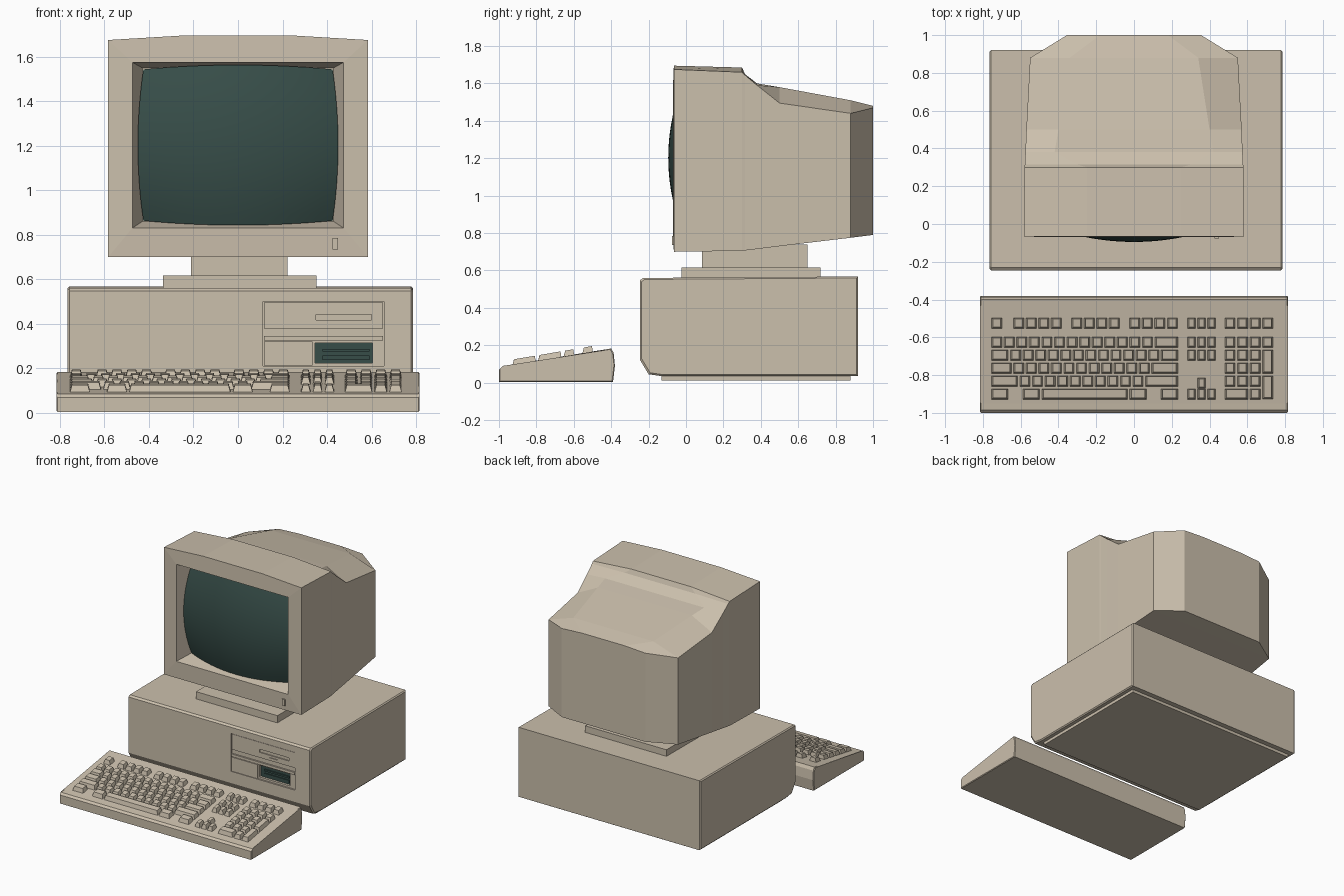
import bpy, bmesh

if "Cube" in bpy.data.objects:
    bpy.data.objects.remove(bpy.data.objects["Cube"], do_unlink=True)


def material(name, rgb):
    m = bpy.data.materials.new(name)
    m.use_nodes = True
    m.diffuse_color = (*rgb, 1)
    bsdf = m.node_tree.nodes["Principled BSDF"]
    bsdf.inputs["Base Color"].default_value = (*rgb, 1)
    bsdf.inputs["Roughness"].default_value = 0.8
    return m


BEIGE = material("beige plastic", (0.60, 0.525, 0.415))
GLASS = material("dark green glass", (0.038, 0.075, 0.066))


def finish(name, bm, mat, solid=True):
    if solid:
        bmesh.ops.recalc_face_normals(bm, faces=bm.faces)
    mesh = bpy.data.meshes.new(name)
    bm.to_mesh(mesh)
    bm.free()
    mesh.materials.append(mat)
    ob = bpy.data.objects.new(name, mesh)
    bpy.context.collection.objects.link(ob)
    return ob


def bridge(bm, a, b):
    for i in range(len(a)):
        j = (i + 1) % len(a)
        bm.faces.new((a[i], a[j], b[j], b[i]))


def add_loft(bm, rings):
    """Closed solid through rings of points."""
    vs = [[bm.verts.new(p) for p in r] for r in rings]
    for a, b in zip(vs, vs[1:]):
        bridge(bm, a, b)
    bm.faces.new(vs[0])
    bm.faces.new(vs[-1])


def box(name, x0, x1, y0, y1, z0, z1, mat=BEIGE):
    bm = bmesh.new()
    add_loft(bm, [[(x0, y0, z), (x1, y0, z), (x1, y1, z), (x0, y1, z)] for z in (z0, z1)])
    return finish(name, bm, mat)


def extrude_x(name, profile, x0, x1, inset=0.0):
    """Side profile of (y, z) extruded along x, with slightly drawn-in ends."""
    cy = sum(p[0] for p in profile) / len(profile)
    cz = sum(p[1] for p in profile) / len(profile)
    rings = []
    for x, d in ((x0, inset), (x0 + inset, 0), (x1 - inset, 0), (x1, inset)):
        def pull(v, c):
            return v + d * (1 if v < c else -1)
        rings.append([(x, pull(y, cy), pull(z, cz)) for y, z in profile])
    bm = bmesh.new()
    add_loft(bm, rings)
    return finish(name, bm, BEIGE)


def cut(target, cutter):
    """Subtract a box and discard it."""
    mod = target.modifiers.new("cut", "BOOLEAN")
    mod.operation = "DIFFERENCE"
    mod.solver = "EXACT"
    mod.object = cutter
    bpy.context.view_layer.objects.active = target
    bpy.ops.object.modifier_apply(modifier=mod.name)
    bpy.data.objects.remove(cutter, do_unlink=True)


# Monitor housing: sections (y, half width, bottom, side top, crown half width, crown top)
sections = [
    (-0.065, 0.583, 0.70, 1.675, 0.25, 1.695),
    (0.30, 0.58, 0.705, 1.66, 0.25, 1.685),
    (0.315, 0.578, 0.707, 1.645, 0.30, 1.65),
    (0.38, 0.575, 0.715, 1.59, 0.42, 1.60),
    (0.50, 0.57, 0.73, 1.495, 0.40, 1.58),
    (0.88, 0.55, 0.775, 1.44, 0.34, 1.51),
    (1.00, 0.355, 0.79, 1.47, 0.18, 1.48),
]
bm = bmesh.new()
rings = []
for y, w, zb, zs, xi, zi in sections:
    pts = [(-w, zb), (w, zb), (w, zs), (xi, zi), (-xi, zi), (-w, zs)]
    rings.append([bm.verts.new((x, y, z)) for x, z in pts])
for a, b in zip(rings, rings[1:]):
    bridge(bm, a, b)
bm.faces.new(rings[-1])
# Bezel and tapered screen recess
rim, well = [[bm.verts.new(p) for p in ((-w, y, z0), (w, y, z0), (w, y, z1), (-w, y, z1))]
             for w, y, z0, z1 in ((0.475, -0.07, 0.83, 1.575), (0.43, 0.05, 0.86, 1.55))]
f = rings[0]
bm.faces.new((f[0], f[1], rim[1], rim[0]))
bm.faces.new((f[1], f[2], rim[2], rim[1]))
bm.faces.new((f[2], f[3], f[4], f[5], rim[3], rim[2]))
bm.faces.new((f[5], f[0], rim[0], rim[3]))
bridge(bm, rim, well)
bm.faces.new(well)
finish("monitor_housing", bm, BEIGE)

# Bulging screen with barrel-shaped outline
N = 16
bm = bmesh.new()
grid = []
for j in range(N + 1):
    v = 2 * j / N - 1
    row = []
    for i in range(N + 1):
        u = 2 * i / N - 1
        row.append(bm.verts.new((u * (0.45 - 0.025 * v * v),
                                 -0.095 + 0.078 * u * u + 0.062 * v * v,
                                 1.203 + v * (0.36 - 0.02 * u * u))))
    grid.append(row)
for j in range(N):
    for i in range(N):
        face = bm.faces.new((grid[j][i], grid[j][i + 1], grid[j + 1][i + 1], grid[j + 1][i]))
        face.smooth = True
finish("screen", bm, GLASS, solid=False)
box("monitor_power_button", 0.425, 0.45, -0.076, -0.06, 0.735, 0.785)

# Monitor stand
box("stand_neck", -0.212, 0.222, 0.085, 0.65, 0.60, 0.74)
box("stand_base", -0.338, 0.352, -0.025, 0.72, 0.55, 0.617)

# Computer case
case = extrude_x("computer_case",
                 [(-0.13, 0.035), (-0.20, 0.045), (-0.245, 0.12), (-0.245, 0.548),
                  (-0.23, 0.56), (0.92, 0.568), (0.92, 0.035)], -0.765, 0.785, 0.008)
box("case_plinth", -0.73, 0.75, -0.13, 0.88, 0.012, 0.045)
cut(case, box("bay_cutter", 0.112, 0.655, -0.3, -0.233, 0.21, 0.50))
cut(case, box("drive_cutter", 0.345, 0.605, -0.3, -0.205, 0.225, 0.315))

# Drive bays
upper = box("upper_drive_face", 0.116, 0.651, -0.241, -0.225, 0.378, 0.496)
cut(upper, box("slot_cutter", 0.35, 0.60, -0.3, -0.232, 0.418, 0.442))
box("upper_drive_lever", 0.44, 0.51, -0.246, -0.23, 0.388, 0.402)
box("bay_ledge", 0.116, 0.651, -0.245, -0.225, 0.325, 0.345)
box("lower_blank_panel", 0.116, 0.335, -0.243, -0.225, 0.212, 0.32)
box("floppy_drive_face", 0.345, 0.605, -0.215, -0.20, 0.225, 0.315, GLASS)
box("floppy_slot_bar", 0.38, 0.59, -0.225, -0.21, 0.275, 0.288, GLASS)
box("floppy_lower_bar", 0.38, 0.59, -0.222, -0.21, 0.238, 0.258, GLASS)

# Keyboard body
extrude_x("keyboard_body",
          [(-1.0, 0.005), (-1.0, 0.07), (-0.985, 0.085), (-0.95, 0.09), (-0.43, 0.178),
           (-0.40, 0.183), (-0.387, 0.16), (-0.38, 0.09), (-0.39, 0.005)], -0.815, 0.815, 0.005)

# Keys: tapered caps following the sloped deck
PITCH = 0.0665
keys = bmesh.new()


def add_key(x0, x1, y, depth=0.06):
    g, t = 0.003, 0.011
    rings = []
    for d, h in ((0, -0.01), (t, 0.03)):
        ring = []
        for x, yy in ((x0 + g + d, y - depth + d), (x1 - g - d, y - depth + d),
                      (x1 - g - d, y - d / 2), (x0 + g + d, y - d / 2)):
            ring.append((x, yy, 0.09 + (yy + 0.95) * 0.169 + h))
        rings.append(ring)
    add_loft(keys, rings)


def add_row(x, y, widths, pitch=PITCH):
    """Row of keys; a negative width leaves a gap."""
    for w in widths:
        if w > 0:
            add_key(x, x + w * pitch, y)
        x += abs(w) * pitch


row_y = [-0.597 - 0.0685 * i for i in range(5)]
function_y = -0.497
main_rows = [
    [1] * 13 + [2],
    [1.5] + [1] * 12 + [1.5],
    [1.75] + [1] * 11 + [2.25],
    [2.25] + [1] * 10 + [2.75],
    [1.5, -1, 1.5, 7, 1.5, -1, 1.5],
]
for y, widths in zip(row_y, main_rows):
    add_row(-0.76, y, widths)
add_row(-0.76, function_y, [1, -0.75] + [1] * 4 + [-0.62] + [1] * 4 + [-0.62] + [1] * 4)

# Navigation and arrow keys
for y in (function_y, row_y[0], row_y[1], row_y[4]):
    add_row(0.278, y, [1] * 3, 0.053)
add_row(0.278, row_y[3] - 0.012, [-1, 1], 0.053)

# Number pad with tall right-hand keys
add_row(0.475, function_y, [1] * 4)
for i, widths in enumerate(([1] * 4, [1] * 3, [1] * 3, [1] * 3, [2, 1])):
    add_row(0.475, row_y[i], widths)
for i in (1, 3):
    add_key(0.475 + 3 * PITCH, 0.475 + 4 * PITCH, row_y[i], 0.128)
finish("keyboard_keys", keys, BEIGE)
